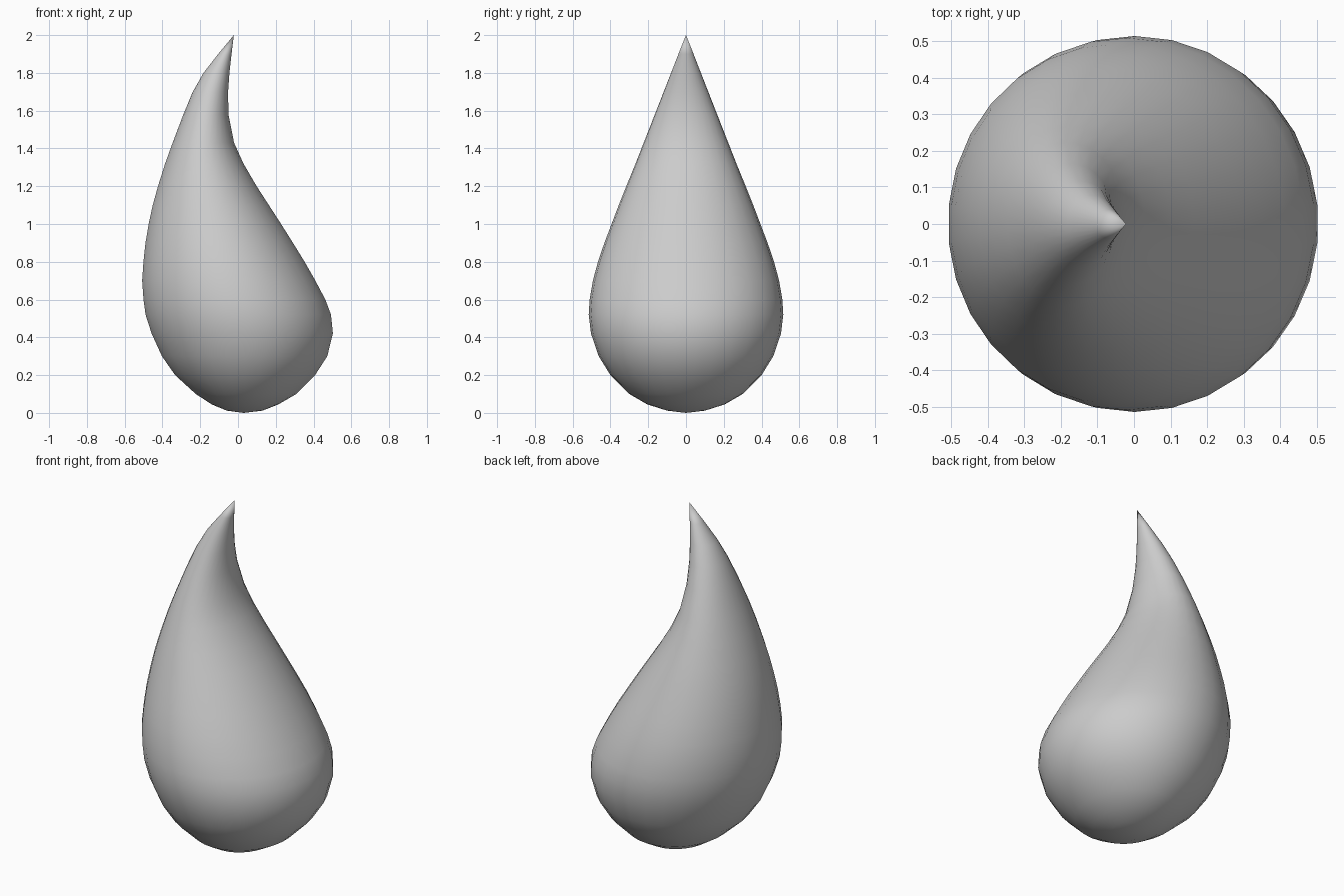
import bpy, bmesh, math

SIDES = 30
# Cross-sections of the drop: height, left x, right x, half depth
RINGS = [
    (0.012, -0.06, 0.13, 0.10), (0.045, -0.14, 0.215, 0.205), (0.10, -0.225, 0.31, 0.30),
    (0.20, -0.335, 0.41, 0.40), (0.30, -0.405, 0.475, 0.462), (0.42, -0.46, 0.505, 0.503),
    (0.52, -0.492, 0.495, 0.515), (0.60, -0.503, 0.465, 0.51), (0.70, -0.51, 0.412, 0.493),
    (0.80, -0.503, 0.355, 0.466), (0.90, -0.492, 0.293, 0.432), (1.00, -0.475, 0.23, 0.394),
    (1.10, -0.453, 0.165, 0.356), (1.20, -0.425, 0.10, 0.316), (1.32, -0.387, 0.03, 0.267),
    (1.43, -0.347, -0.02, 0.224), (1.58, -0.29, -0.05, 0.165), (1.70, -0.24, -0.052, 0.118),
    (1.80, -0.183, -0.045, 0.079), (1.90, -0.105, -0.034, 0.040),
]

# Teardrop body: loft the rings and close both ends with points
bm = bmesh.new()
loops = []
for z, left, right, depth in RINGS:
    cx, rx = (left + right) / 2, (right - left) / 2
    angles = [2 * math.pi * (i + 0.5) / SIDES for i in range(SIDES)]
    loops.append([bm.verts.new((cx + rx * math.cos(a), depth * math.sin(a), z)) for a in angles])
bottom = bm.verts.new((0.03, 0, 0))
tip = bm.verts.new((-0.022, 0, 2))
for i in range(SIDES):
    j = (i + 1) % SIDES
    bm.faces.new((bottom, loops[0][j], loops[0][i]))
    bm.faces.new((tip, loops[-1][i], loops[-1][j]))
    for low, high in zip(loops, loops[1:]):
        bm.faces.new((low[i], low[j], high[j], high[i]))
for face in bm.faces:
    face.smooth = True

mesh = bpy.data.meshes.new("teardrop_body")
bm.to_mesh(mesh)
bm.free()
body = bpy.data.objects.new("teardrop_body", mesh)
bpy.context.collection.objects.link(body)

# Plain grey surface
grey = bpy.data.materials.new("light_grey")
grey.diffuse_color = (0.6, 0.6, 0.6, 1)
mesh.materials.append(grey)
